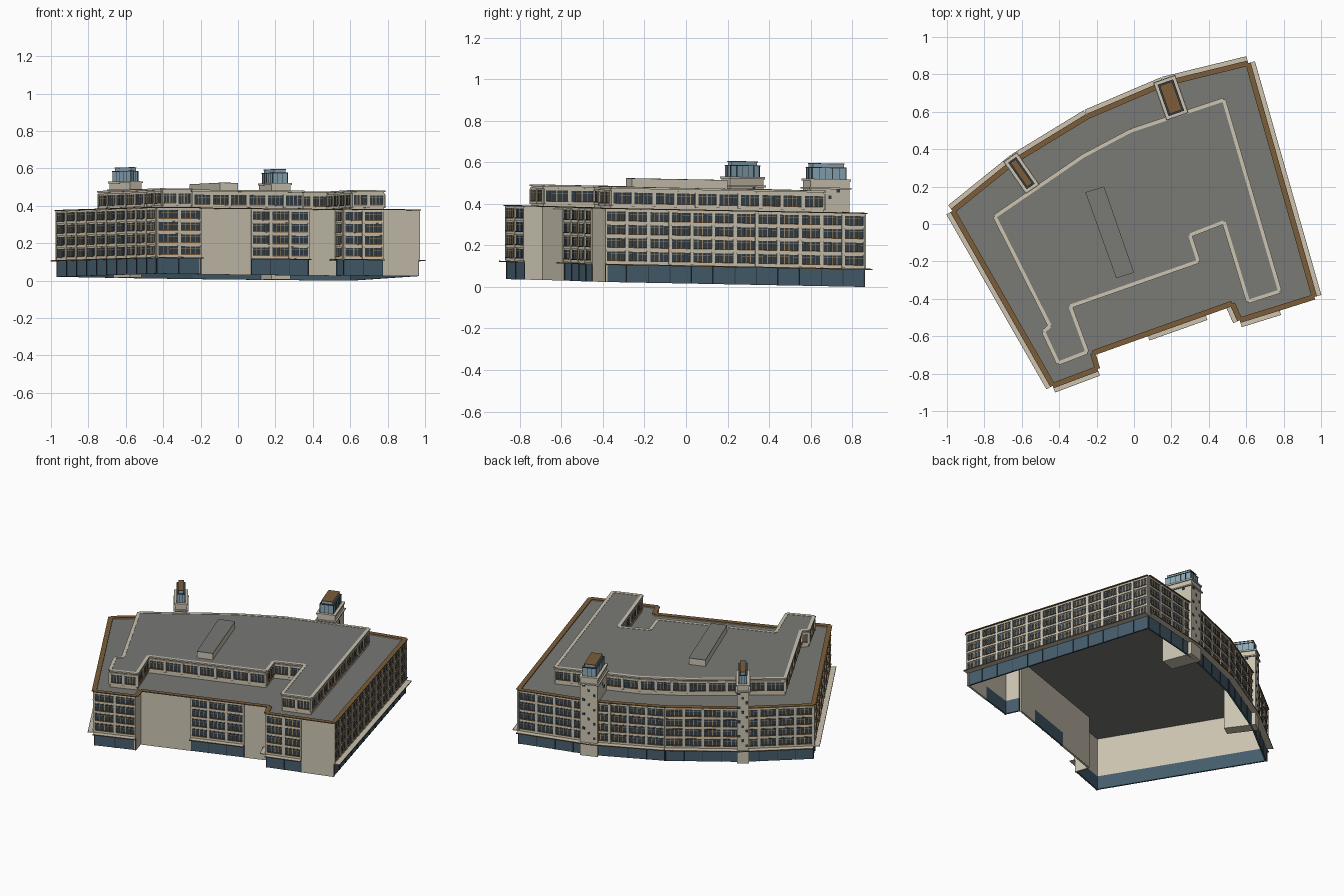
import bpy, bmesh, math
from mathutils import Vector

if "Cube" in bpy.data.objects:
    bpy.data.objects.remove(bpy.data.objects["Cube"])

COLORS = {
    "stone": (0.60, 0.55, 0.44, 1), "roof": (0.19, 0.19, 0.18, 1),
    "glass": (0.035, 0.05, 0.065, 1), "shop": (0.06, 0.11, 0.15, 1),
    "brown": (0.20, 0.11, 0.04, 1), "tan": (0.36, 0.27, 0.16, 1),
    "sky": (0.26, 0.40, 0.48, 1)}
MATS = {}
for key, col in COLORS.items():
    MATS[key] = bpy.data.materials.new(key)
    MATS[key].diffuse_color = col

parts = {}


def part(name, mat):
    """Get or start the mesh of a named part."""
    if name not in parts:
        parts[name] = (bmesh.new(), mat)
    return parts[name][0]


def strip(bm, p, q, t0, t1, z0, z1, o0, o1):
    """Box along the line p-q: t along it, o outwards from it."""
    p, q = Vector(p), Vector(q)
    d = (q - p).normalized()
    n = Vector((d.y, -d.x))
    ring = [p + d * t + n * o for t, o in ((t0, o0), (t0, o1), (t1, o1), (t1, o0))]
    prism(bm, ring, z0, z1)


def prism(bm, ring, z0, z1):
    lo = [bm.verts.new((v[0], v[1], z0)) for v in ring]
    hi = [bm.verts.new((v[0], v[1], z1)) for v in ring]
    bm.faces.new(lo[::-1])
    bm.faces.new(hi)
    k = len(ring)
    for i in range(k):
        bm.faces.new((lo[i], lo[(i + 1) % k], hi[(i + 1) % k], hi[i]))


def length(p, q):
    return (Vector(q) - Vector(p)).length


def facade(p, q, z0, floors, fh, tag):
    """Grid of recessed windows between piers and spandrels."""
    L = length(p, q)
    n = max(1, round(L / 0.11))
    w = L / n
    stone = part(tag + "_piers_and_spandrels", "stone")
    glass = part(tag + "_windows", "glass")
    bars = part(tag + "_mullions", "tan")
    sills = part(tag + "_sills", "brown")
    top = z0 + floors * fh
    for i in range(n + 1):
        strip(stone, p, q, max(0, i * w - 0.008), min(L, i * w + 0.008), z0, top, 0, 0.008)
    for f in range(floors):
        z = z0 + f * fh
        strip(stone, p, q, 0, L, z, z + 0.014, 0, 0.006)
        for i in range(n):
            a, b = i * w + 0.008, (i + 1) * w - 0.008
            strip(glass, p, q, a, b, z + 0.014, z + fh - 0.005, 0, 0.002)
            strip(sills, p, q, a, b, z + 0.012, z + 0.017, 0, 0.009)
            strip(bars, p, q, a, b, z + fh * 0.74, z + fh * 0.74 + 0.002, 0, 0.004)
            for k in (1, 2, 3):
                t = a + (b - a) * k / 4
                r = 0.003 if k == 2 else 0.0015
                strip(bars, p, q, t - r, t + r, z + 0.014, z + fh - 0.005, 0, 0.004)
    strip(stone, p, q, 0, L, top - 0.005, top + 0.006, 0, 0.006)


# Main outline, counter-clockwise; flag tells whether the edge leaving the point is glazed
MAIN = [((-0.97, 0.07), 1), ((-0.435, -0.865), 1), ((-0.195, -0.775), 0),
        ((-0.22, -0.69), 0), ((0.07, -0.587), 1), ((0.38, -0.477), 0),
        ((0.525, -0.425), 1), ((0.565, -0.515), 1), ((0.775, -0.45), 0),
        ((0.965, -0.39), 1), ((0.61, 0.86), 1), ((0.16, 0.75), 1),
        ((-0.25, 0.575), 1), ((-0.635, 0.34), 1)]
GROUND, TOP, FH = 0.087, 0.352, 0.064

for i, (p, glazed) in enumerate(MAIN):
    q = MAIN[(i + 1) % len(MAIN)][0]
    L = length(p, q)
    strip(part("outer_walls", "stone"), p, q, 0, L, GROUND if glazed else 0, TOP, -0.012, 0)
    strip(part("roof_cornice", "brown"), p, q, 0, L, TOP, TOP + 0.005, -0.015, 0.014)
    if glazed:
        # Street-level glazing, canopy, and upper windows
        strip(part("street_glazing", "shop"), p, q, 0, L, 0, GROUND, -0.012, -0.002)
        n = max(1, round(L / 0.11))
        for k in range(n + 1):
            t = min(max(k * L / n, 0.003), L - 0.003)
            strip(part("street_mullions", "glass"), p, q, t - 0.002, t + 0.002, 0, GROUND, -0.002, 0.002)
        strip(part("canopies", "stone"), p, q, 0, L, GROUND - 0.004, GROUND, -0.01, 0.036)
        strip(part("canopy_trim", "brown"), p, q, 0, L, GROUND - 0.005, GROUND + 0.001, 0.036, 0.038)
        facade(p, q, GROUND + 0.002, 4, FH, "main")

prism(part("main_roof", "roof"), [p for p, _ in MAIN], 0.342, 0.347)

# Set-back top storey
UPPER = [(-0.745, 0.04), (-0.45, -0.545), (-0.485, -0.575), (-0.405, -0.745),
         (-0.25, -0.685), (-0.34, -0.44), (0.345, -0.2), (0.30, -0.06), (0.48, 0.01),
         (0.61, -0.415), (0.78, -0.36), (0.48, 0.665), (-0.015, 0.5), (-0.27, 0.365)]
prism(part("top_storey_walls", "stone"), UPPER, 0.347, 0.452)
prism(part("top_storey_roof", "roof"), UPPER, 0.452, 0.457)
for i, p in enumerate(UPPER):
    q = UPPER[(i + 1) % len(UPPER)]
    facade(p, q, 0.365, 1, 0.072, "top_storey")
    strip(part("top_storey_cornice", "stone"), p, q, 0, length(p, q), 0.450, 0.459, -0.01, 0.010)

# Rooftop plant room
PLANT = [(-0.26, 0.17), (-0.095, -0.29), (0.0, -0.26), (-0.16, 0.20)]
prism(part("plant_room", "stone"), PLANT, 0.457, 0.496)
prism(part("plant_room_roof", "roof"), PLANT, 0.496, 0.499)


def tower(center, axis, hw, hl, tag):
    """Stair tower with a glazed lantern; axis points outwards."""
    c, d = Vector(center), Vector(axis).normalized()
    p, q = c - d * hl, c + d * hl
    L = 2 * hl

    def block(name, mat, inset, z0, z1):
        strip(part(tag + name, mat), p, q, inset, L - inset, z0, z1, -hw + inset, hw - inset)
    block("_shaft", "stone", 0.006, 0.0, 0.515)
    block("_lower_ledge", "stone", -0.003, 0.466, 0.474)
    block("_cap", "stone", 0.0, 0.505, 0.515)
    block("_lantern", "sky", 0.018, 0.515, 0.570)
    block("_lantern_band", "glass", 0.016, 0.567, 0.571)
    block("_lantern_top", "sky", 0.027, 0.570, 0.586)
    block("_lantern_roof", "brown", 0.025, 0.586, 0.590)
    bars = part(tag + "_lantern_bars", "glass")
    for k in range(6):
        t = 0.020 + (L - 0.04) * k / 5
        strip(bars, p, q, t - 0.0015, t + 0.0015, 0.515, 0.570, -hw + 0.0165, hw - 0.0165)
    for k in range(4):
        o = (hw - 0.02) * (k / 1.5 - 1)
        strip(bars, p, q, 0.0165, L - 0.0165, 0.515, 0.570, o - 0.0015, o + 0.0015)
    # Small stepped stair windows on the outer face and both flanks
    win = part(tag + "_stair_windows", "glass")
    for k in range(12):
        z = 0.11 + k * 0.031
        o = (hw * 0.55) * ((k % 3) - 1)
        strip(win, p, q, L - 0.007, L - 0.004, z, z + 0.016, o - 0.008, o + 0.008)
        if z > 0.36:
            t = L * (0.3 + 0.2 * (k % 3))
            strip(win, p, q, t - 0.008, t + 0.008, z, z + 0.016, -hw + 0.004, hw - 0.004)


tower((0.197, 0.675), (-0.33, 0.94), 0.060, 0.105, "east_tower")
tower((-0.602, 0.272), (-0.57, 0.82), 0.042, 0.103, "west_tower")

# Finish every part; the whole building leans very slightly with the site
for name, (bm, mat) in parts.items():
    for v in bm.verts:
        v.co.z += 0.019 - 0.003 * v.co.x - 0.02 * v.co.y
    bmesh.ops.recalc_face_normals(bm, faces=bm.faces)
    mesh = bpy.data.meshes.new(name)
    bm.to_mesh(mesh)
    bm.free()
    mesh.materials.append(MATS[mat])
    bpy.context.collection.objects.link(bpy.data.objects.new(name, mesh))

for m in bpy.data.materials:
    if m.users and not m.is_grease_pencil:
        m.use_nodes = True
        m.node_tree.nodes["Principled BSDF"].inputs["Base Color"].default_value = m.diffuse_color
